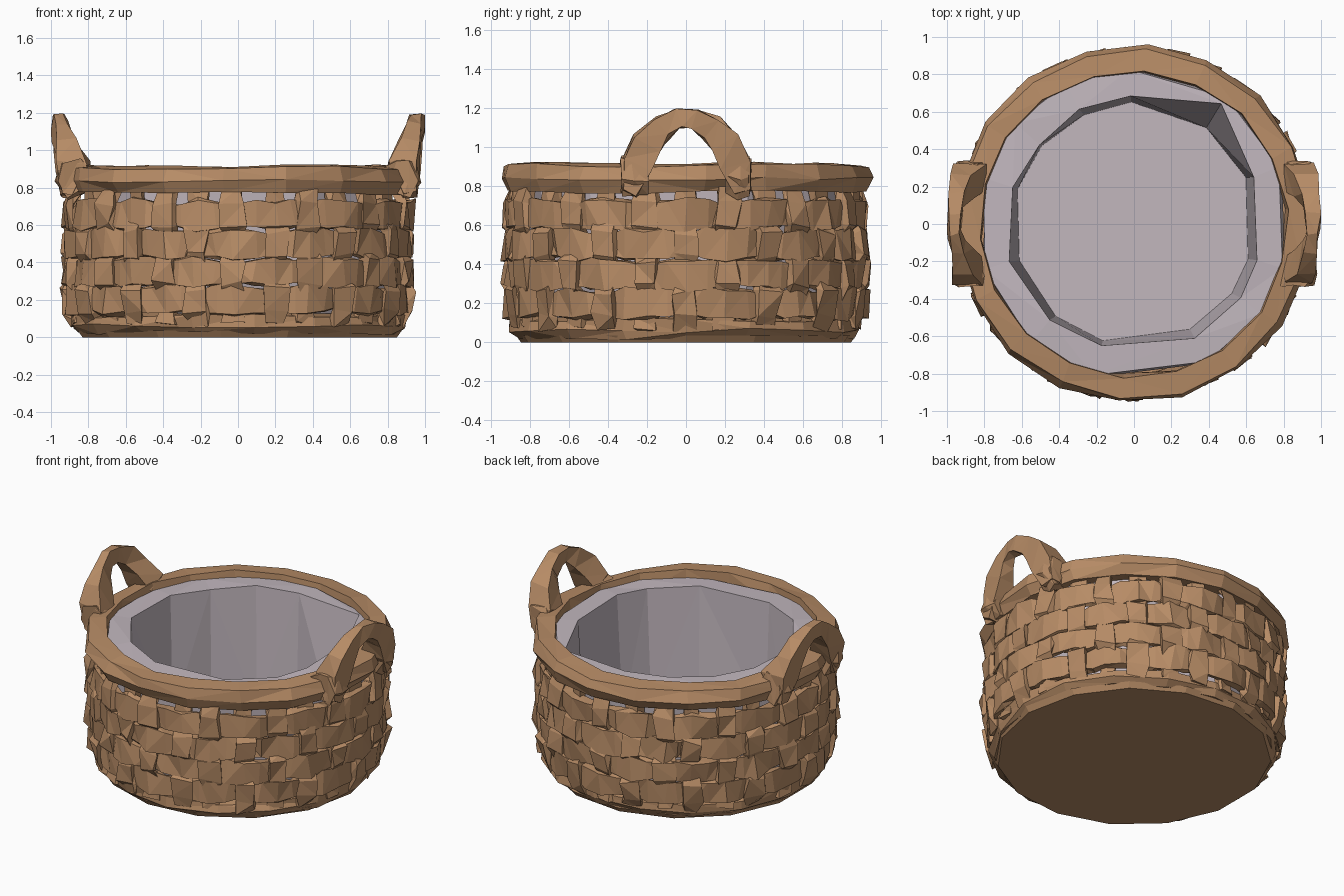
import bpy, bmesh, math, random
from mathutils import Vector

random.seed(11)
cube = bpy.data.objects.get("Cube")
if cube:
    bpy.data.objects.remove(cube, do_unlink=True)


def material(name, rgb):
    m = bpy.data.materials.new(name)
    m.use_nodes = True
    color = (*rgb, 1)
    m.diffuse_color = color
    m.node_tree.nodes["Principled BSDF"].inputs["Base Color"].default_value = color
    return m


WICKER = material("wicker brown", (0.47, 0.26, 0.132))
CLOTH = material("mauve cloth", (0.54, 0.475, 0.515))


def polar(angle, r, z):
    return Vector((r * math.cos(angle), r * math.sin(angle), z))


def loft(name, strips, mat, jitter=0.0, loop=True, around=True, caps=True):
    """Skin each list of cross-sections into a faceted strip, all in one object."""
    bm = bmesh.new()
    for rings in strips:
        rows = []
        for ring in rings:
            rows.append([bm.verts.new(p + Vector([random.uniform(-jitter, jitter) for _ in range(3)]))
                         for p in ring])
        n, m = len(rows), len(rows[0])
        for i in range(n if loop else n - 1):
            a, b = rows[i], rows[(i + 1) % n]
            for j in range(m if around else m - 1):
                k = (j + 1) % m
                bm.faces.new((a[j], a[k], b[k], b[j]))
        if caps and not loop:
            bm.faces.new(rows[0])
            bm.faces.new(rows[-1])
    bmesh.ops.triangulate(bm, faces=bm.faces[:])
    bmesh.ops.recalc_face_normals(bm, faces=bm.faces[:])
    mesh = bpy.data.meshes.new(name)
    bm.to_mesh(mesh)
    bm.free()
    mesh.materials.append(mat)
    obj = bpy.data.objects.new(name, mesh)
    bpy.context.collection.objects.link(obj)
    return obj


def turned(profile, sides, offset=0.0):
    """Radial cross-sections of a (radius, height) profile."""
    return [[polar(math.tau * i / sides + offset, r, z) for r, z in profile] for i in range(sides)]


def body_radius(z):
    return 0.897 - 0.14 * max(0, 0.25 - z) - 0.1 * max(0, z - 0.68)


# Weave: stakes and rows pass over and under each other
STAKES = 28
ROWS = [0.2, 0.35, 0.5, 0.655]
THICK = 0.022
stake_angle = [math.tau * (s + random.uniform(-0.14, 0.14)) / STAKES for s in range(STAKES)]

rows = []
for r_i, z in enumerate(ROWS):
    rings = []
    for s in range(STAKES):
        over = 1 if (s + r_i) % 2 else -1
        a = stake_angle[s]
        after = stake_angle[s + 1] if s + 1 < STAKES else stake_angle[0] + math.tau
        for angle, r, h in ((a, body_radius(z) + 0.018 * over, 0.066 + 0.012 * over),
                            ((a + after) / 2, body_radius(z) + 0.004, 0.072)):
            rings.append([polar(angle, r - THICK, z - h), polar(angle, r + THICK, z - h),
                          polar(angle, r + THICK, z + h), polar(angle, r - THICK, z + h)])
    rows.append(rings)
loft("woven_rows", rows, WICKER, 0.017)

stakes = []
for s, a in enumerate(stake_angle):
    levels = [(0.07, 0)]
    for r_i, z in enumerate(ROWS):
        over = -1 if (s + r_i) % 2 else 1
        reach = 0.045 + 0.015 * over
        levels += [(z - reach, over), (z + reach, over)]
    levels.append((0.81, -0.5))
    rings = []
    for z, over in levels:
        r = body_radius(z) + 0.022 * over
        w = (0.053 + 0.006 * over) / r
        rings.append([polar(a - w, r - THICK, z), polar(a - w, r + THICK, z),
                      polar(a + w, r + THICK, z), polar(a + w, r - THICK, z)])
    stakes.append(rings)
loft("woven_stakes", stakes, WICKER, 0.018, loop=False)

# Foot band and the flat base
loft("foot_band", [turned([(0.8, 0.025), (0.865, 0.025), (0.9, 0.06), (0.895, 0.115), (0.8, 0.13)], 17)],
     WICKER, 0.012)
base = [[polar(math.tau * i / 15, r, z) for i in range(15)] for r, z in ((0.85, 0.0), (0.875, 0.035))]
loft("base", [base], WICKER, loop=False)

# Thick faceted rim
loft("rim", [turned([(0.81, 0.79), (0.925, 0.77), (0.955, 0.835), (0.935, 0.905), (0.825, 0.917)],
                    18, 0.1)], WICKER, 0.01)

# Cloth liner: outer wall, folded lip with uneven corners, inner wall and floor
LIP = [(22, 0.69), (54, 0.8), (92, 0.69), (115, 0.68), (140, 0.66), (163, 0.68), (197, 0.69),
       (229, 0.69), (255, 0.68), (298, 0.69), (325, 0.7), (343, 0.69)]
liner = []
for degrees, lip in LIP:
    a = math.radians(degrees)
    profile = [(0.78, 0.06), (0.83, 0.3), (0.845, 0.8), (0.835, 0.87), (lip, 0.88), (0.645, 0.07)]
    liner.append([polar(a, r, z) for r, z in profile])
loft("liner", [liner], CLOTH, 0.008, around=False)
floor = [[polar(math.tau * i / 13, r, z) for i in range(13)] for r, z in ((0.67, 0.055), (0.67, 0.075))]
loft("liner_floor", [floor], CLOTH, loop=False)

# Handles: arches at both sides, splayed over the rim at their feet
# (y, z, inner x, outer x, half thickness)
ARCH = [(0.29, 0.76, 0.88, 0.95, 0.04), (0.25, 0.91, 0.8, 0.965, 0.075),
        (0.2, 1.02, 0.865, 0.978, 0.07), (0.125, 1.1, 0.905, 0.985, 0.06),
        (0.045, 1.15, 0.925, 0.992, 0.05)]
path = ARCH + [(-y, z, xi, xo, t) for y, z, xi, xo, t in reversed(ARCH)]
for side, name in ((1, "left"), (-1, "right")):
    rings = []
    for i, (y, z, xi, xo, t) in enumerate(path):
        before, after = path[max(i - 1, 0)], path[min(i + 1, len(path) - 1)]
        along = Vector((0, after[0] - before[0], after[1] - before[1])).normalized()
        out = Vector((0, -along.z, along.y)) * t
        rings.append([Vector((side * x, y, z)) + out * s
                      for x, s in ((xi, -1), (xo, -1), (xo, 1), (xi, 1))])
    loft(name + "_handle", [rings], WICKER, 0.012, loop=False)

    # Bindings that wrap each foot around the rim
    wraps = []
    for end in (-1, 1):
        rings = []
        for y, grow in ((0.205, 0), (0.265, 0.02), (0.325, 0)):
            rings.append([Vector((side * x, end * y, z)) for x, z in
                          ((0.8 - grow, 0.8), (0.91, 0.755 - grow), (0.955 + grow, 0.84),
                           (0.93 + grow, 0.93), (0.85, 0.94 + grow), (0.8 - grow, 0.9))])
        wraps.append(rings)
    loft(name + "_handle_bindings", wraps, WICKER, 0.017, loop=False)
